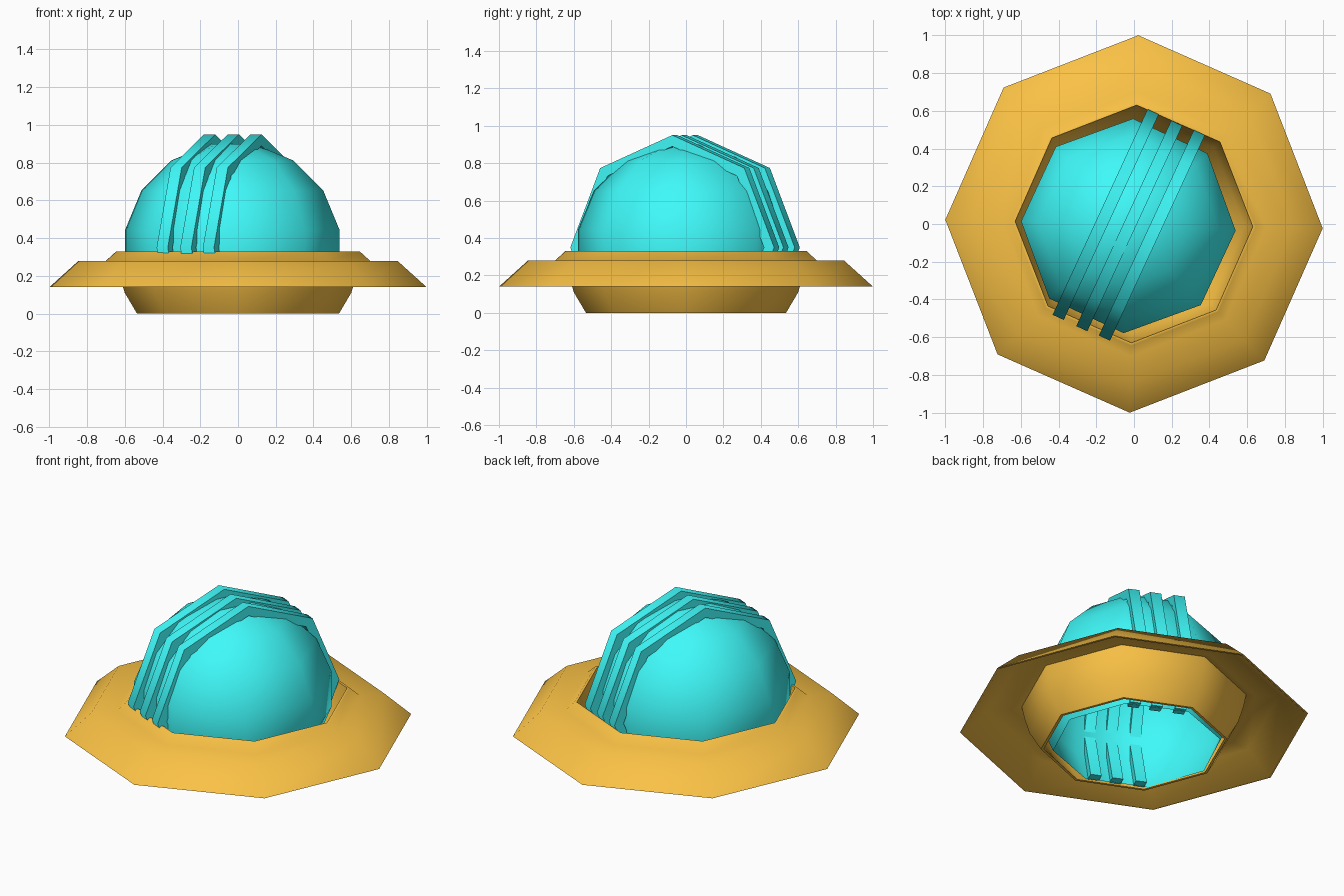
import bpy, bmesh, math
from math import radians, cos, sin

if "Cube" in bpy.data.objects:
    bpy.data.objects.remove(bpy.data.objects["Cube"])

SIDES = 8


def material(name, rgb):
    m = bpy.data.materials.new(name)
    m.diffuse_color = (*rgb, 1)
    m.use_nodes = True
    m.node_tree.nodes["Principled BSDF"].inputs["Base Color"].default_value = m.diffuse_color
    return m


def finish(bm, name, mat, recalc=True):
    if recalc:
        bmesh.ops.recalc_face_normals(bm, faces=bm.faces)
    me = bpy.data.meshes.new(name)
    bm.to_mesh(me)
    bm.free()
    me.materials.append(mat)
    ob = bpy.data.objects.new(name, me)
    bpy.context.collection.objects.link(ob)
    bpy.ops.object.select_all(action='DESELECT')
    ob.select_set(True)
    bpy.context.view_layer.objects.active = ob
    bpy.ops.object.shade_smooth_by_angle(angle=radians(60))
    return ob


def lathe(name, profile, mat, turn=0, closed=False, cap_top=False):
    """Spin an (r, z) profile into an eight-sided surface."""
    bm = bmesh.new()
    rings = [[bm.verts.new((r * cos(turn + i * math.tau / SIDES),
                            r * sin(turn + i * math.tau / SIDES), z))
              for i in range(SIDES)] for r, z in profile]
    pairs = list(zip(rings, rings[1:]))
    if closed:
        pairs.append((rings[-1], rings[0]))
    for a, b in pairs:
        for i in range(SIDES):
            j = (i + 1) % SIDES
            bm.faces.new((a[i], a[j], b[j], b[i]))
    if cap_top:
        bm.faces.new(rings[-1])
    return finish(bm, name, mat)


orange = material("orange", (0.96, 0.54, 0.06))
cyan = material("cyan", (0.05, 0.95, 0.95))

# Brim and bowl: one thin shell, open at the bottom
brim = [(0.535, 0), (0.60, 0.11), (0.63, 0.21), (0.645, 0.285),
        (0.70, 0.268), (0.835, 0.268), (0.985, 0.14),
        (1.0, 0.14), (0.845, 0.28), (0.70, 0.28), (0.645, 0.33),
        (0.63, 0.33), (0.615, 0.22), (0.585, 0.12), (0.518, 0)]
lathe("brim", brim, orange, radians(-1.3), closed=True)

# Dome: sphere cut off at the ground, hollow
R, CZ = 0.58, 0.33
dome_profile = [(R * cos(radians(a)), CZ + R * sin(radians(a)))
                for a in (-33.75, -11.25, 11.25, 33.75, 56.25, 78.75)]
dome_profile.append((0.001, 0.897))
dome = lathe("dome", dome_profile, cyan, radians(-2.5), cap_top=True)
dome.location = (-0.03, -0.01, 0)


# Ridge: rectangular band following an octagon, open at the bottom
def arch(r, end_u):
    cz = 0.35
    mid = [(r * cos(radians(a)), cz + r * sin(radians(a)))
           for a in (0, 45, 90, 135, 180)]
    return [(end_u, 0.01)] + mid + [(-end_u, 0.01)]


def ridge(name, x, y, width=0.065):
    bm = bmesh.new()
    outer, inner = arch(0.60, 0.459), arch(0.54, 0.40)
    secs = []
    for (uo, zo), (ui, zi) in zip(outer, inner):
        secs.append([bm.verts.new(p) for p in (
            (uo, -width / 2, zo), (uo, width / 2, zo),
            (ui, width / 2, zi), (ui, -width / 2, zi))])
    for a, b in zip(secs, secs[1:]):
        for i in range(4):
            j = (i + 1) % 4
            bm.faces.new((a[i], a[j], b[j], b[i]))
    bm.faces.new(secs[0])
    bm.faces.new(secs[-1])
    ob = finish(bm, name, cyan)
    ob.location = (x, y, 0)
    ob.rotation_euler.z = radians(65.2)


for n, (x, y) in enumerate([(-0.15, 0.05), (-0.025, -0.01), (0.095, -0.06)], 1):
    ridge(f"ridge_{n}", x, y)
